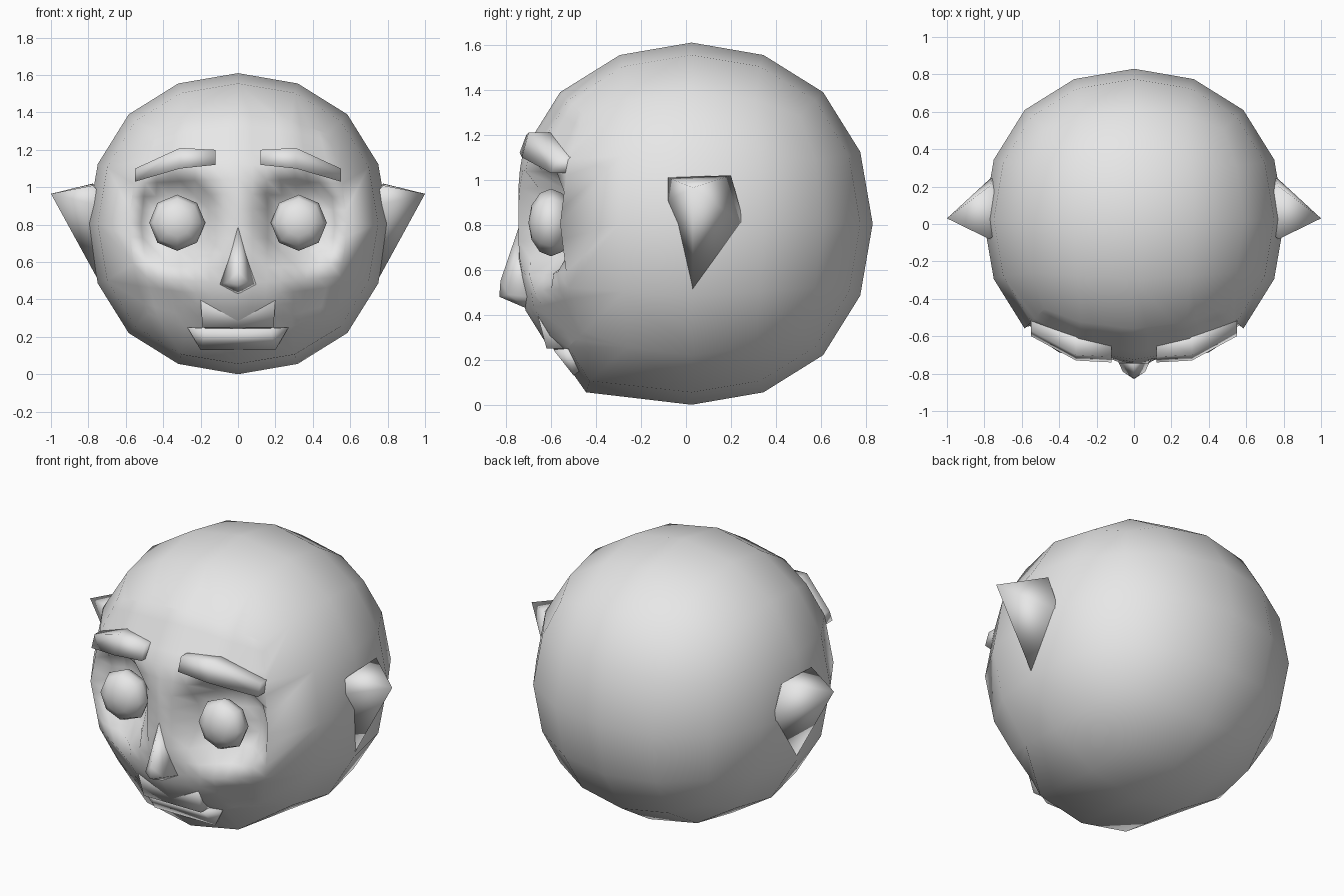
import bpy, bmesh
from mathutils import Vector

old = bpy.data.objects.get("Cube")
if old:
    bpy.data.objects.remove(old, do_unlink=True)

grey = bpy.data.materials.new("plain grey")
grey.use_nodes = True
grey.diffuse_color = (0.8, 0.8, 0.8, 1)
grey.node_tree.nodes["Principled BSDF"].inputs["Base Color"].default_value = (0.8, 0.8, 0.8, 1)


def add_object(name, bm, angle=None):
    """Turn a bmesh into a smooth grey object."""
    bmesh.ops.recalc_face_normals(bm, faces=bm.faces)
    mesh = bpy.data.meshes.new(name)
    bm.to_mesh(mesh)
    bm.free()
    obj = bpy.data.objects.new(name, mesh)
    bpy.context.collection.objects.link(obj)
    mesh.materials.append(grey)
    for p in mesh.polygons:
        p.use_smooth = True
    return obj


def hull(name, points, side=1):
    """Convex part from a few corner points, optionally mirrored in x."""
    bm = bmesh.new()
    for x, y, z in points:
        bm.verts.new((x * side, y, z))
    bmesh.ops.convex_hull(bm, input=bm.verts)
    return add_object(name, bm)


# Head: rounded cube
bm = bmesh.new()
bmesh.ops.create_cube(bm, size=2)
head = add_object("head", bm)
head.modifiers.new("round", "SUBSURF").levels = 2
bpy.context.view_layer.objects.active = head
bpy.ops.object.modifier_apply(modifier="round")

RADIUS = 0.805
bm = bmesh.new()
bm.from_mesh(head.data)
k = RADIUS / max(v.co.z for v in bm.verts)
for v in bm.verts:
    v.co = v.co * k

# Finer grid on the face side
front = []
for f in bm.faces:
    c = f.calc_center_median()
    if -c.y > abs(c.x) and -c.y > abs(c.z):
        front.append(f)
edges = list({e for f in front for e in f.edges})
bmesh.ops.subdivide_edges(bm, edges=edges, cuts=3, use_grid_fill=True)

for v in bm.verts:
    v.co += Vector((0, 0.025, RADIUS))
    x, y, z = v.co
    # Chin pushed forward
    if z < 0.2 and y < -0.15:
        v.co.y -= 0.15
    elif y < -0.4:
        # Flat face with eye sockets and a full upper lip
        v.co.y = max(y, -0.745)
        r = ((abs(x) - 0.33) / 0.25) ** 2 + ((z - 0.82) / 0.27) ** 2
        if r < 1:
            v.co.y += 0.2 * min(1, 1.5 * (1 - r))
        if abs(x) < 0.27 and 0.25 < z < 0.45:
            v.co.y -= 0.03
bmesh.ops.recalc_face_normals(bm, faces=bm.faces)
bm.to_mesh(head.data)
bm.free()
for p in head.data.polygons:
    p.use_smooth = True

# Nose
hull("nose", [(0, -0.74, 0.8), (0, -0.825, 0.55), (0, -0.83, 0.48), (0.06, -0.79, 0.49),
              (-0.06, -0.79, 0.49), (0.1, -0.7, 0.48), (-0.1, -0.7, 0.48),
              (0, -0.69, 0.42), (0, -0.65, 0.6)])

# Lips
hull("upper_lip", [(s * x, y, z) for s in (1, -1) for x, y, z in
                   ((0.19, -0.62, 0.25), (0.19, -0.5, 0.25), (0.2, -0.66, 0.4), (0.2, -0.55, 0.4))])
hull("lower_lip", [(s * x, y, z) for s in (1, -1) for x, y, z in
                   ((0.17, -0.59, 0.245), (0.27, -0.53, 0.25), (0.2, -0.5, 0.13), (0.2, -0.4, 0.2))])

for side, word in ((1, "left"), (-1, "right")):
    # Eye
    bm = bmesh.new()
    bmesh.ops.create_uvsphere(bm, u_segments=8, v_segments=6, radius=0.15)
    for v in bm.verts:
        x, y, z = v.co
        v.co = (0.325 * side + x, -0.6 - z * 0.67, 0.81 + y)
    add_object(word + "_eye", bm)

    # Brow: bent band of four-cornered sections
    bm = bmesh.new()
    rings = []
    for x, y, top, low in ((0.12, -0.71, 1.2, 1.12), (0.31, -0.7, 1.21, 1.1), (0.55, -0.57, 1.1, 1.03)):
        section = ((y, top), (y - 0.03, low), (y + 0.12, low), (y + 0.12, top))
        rings.append([bm.verts.new((x * side, *p)) for p in section])
    for a, b in zip(rings, rings[1:]):
        for i in range(4):
            j = (i + 1) % 4
            bm.faces.new((a[i], a[j], b[j], b[i]))
    bm.faces.new(rings[0])
    bm.faces.new(rings[-1])
    add_object(word + "_brow", bm)

    # Pointed ear
    hull(word + "_ear", [(1, 0.03, 0.965), (0.775, -0.08, 1.01), (0.775, 0.2, 1.02), (0.75, 0.26, 0.8),
                         (0.74, 0.03, 0.49), (0.77, -0.08, 0.91), (0.6, 0.03, 0.8)], side)
